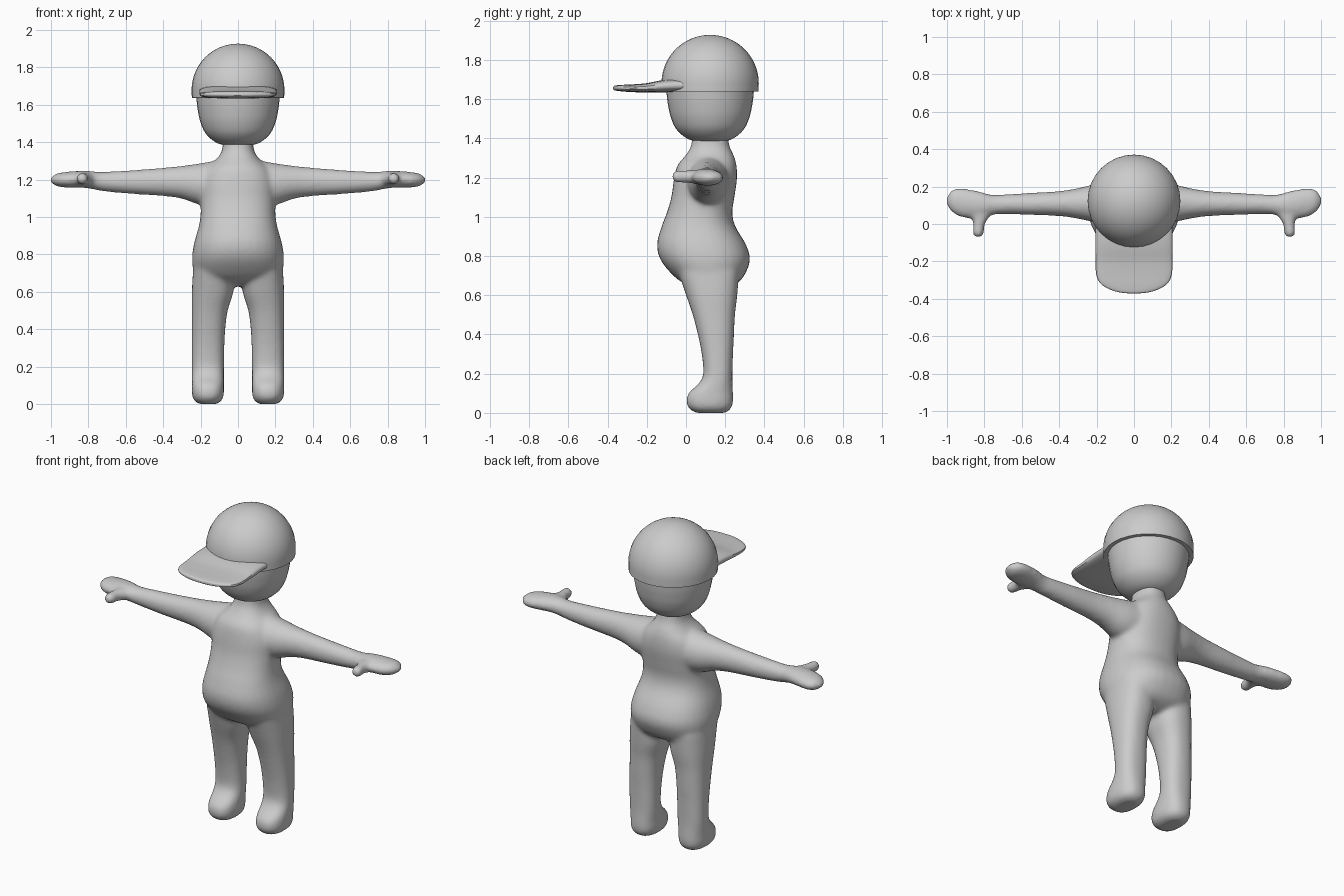
import bpy, bmesh
from math import cos, sin, pi, copysign

N = 32  # points per cross-section


def smooth_rings(rings, steps=4):
    """Catmull-Rom interpolation between the given cross-sections."""
    out = []
    last = len(rings) - 1
    for i in range(last):
        p = [rings[max(0, min(last, i + k))] for k in (-1, 0, 1, 2)]
        for s in range(steps):
            t = s / steps
            out.append([0.5 * (2 * b + (c - a) * t + (2*a - 5*b + 4*c - d) * t**2
                               + (3*b - a - 3*c + d) * t**3)
                        for a, b, c, d in zip(*p)])
    out.append(rings[-1])
    return out


def loft(bm, rings, axis='z', power=2.0, flip=1, steps=4):
    """Closed tube; ring = (position, a_min, a_max, b_min, b_max)."""
    def spow(v):
        return copysign(abs(v) ** (2 / power), v)
    prev = first = None
    for pos, a0, a1, b0, b1 in smooth_rings(rings, steps):
        row = []
        for k in range(N):
            ang = 2 * pi * k / N
            a = (a0 + a1) / 2 + (a1 - a0) / 2 * spow(cos(ang))
            b = (b0 + b1) / 2 + (b1 - b0) / 2 * spow(sin(ang))
            x, y, z = {'z': (a, b, pos), 'x': (pos, a, b), 'y': (a, pos, b)}[axis]
            row.append(bm.verts.new((x * flip, y, z)))
        if prev:
            for k in range(N):
                j = (k + 1) % N
                bm.faces.new((prev[k], prev[j], row[j], row[k]))
        else:
            first = row
        prev = row
    bm.faces.new(first)
    bm.faces.new(prev)


def finish(bm, name):
    bmesh.ops.recalc_face_normals(bm, faces=bm.faces)
    mesh = bpy.data.meshes.new(name)
    bm.to_mesh(mesh)
    bm.free()
    ob = bpy.data.objects.new(name, mesh)
    bpy.context.collection.objects.link(ob)
    bpy.ops.object.select_all(action='DESELECT')
    bpy.context.view_layer.objects.active = ob
    ob.select_set(True)
    bpy.ops.object.shade_smooth_by_angle(angle=0.7)
    return ob


# Body: torso, legs, arms and thumbs fused into one soft skin
torso = [(.63, -.15, .15, .06, .20), (.66, -.20, .20, -.01, .26),
         (.70, -.235, .235, -.065, .297), (.78, -.246, .246, -.13, .327),
         (.86, -.235, .235, -.148, .305), (.95, -.21, .21, -.125, .252),
         (1.02, -.20, .20, -.098, .236), (1.10, -.20, .20, -.075, .247),
         (1.19, -.20, .20, -.062, .26), (1.26, -.17, .17, -.045, .258),
         (1.31, -.115, .115, -.005, .245), (1.36, -.085, .085, .025, .222),
         (1.44, -.08, .08, .035, .21)]
leg = [(.0, .115, .205, .05, .20), (.018, .088, .234, .02, .227),
       (.05, .076, .246, .002, .24), (.10, .075, .247, .012, .24),
       (.15, .075, .247, .065, .237), (.20, .075, .247, .088, .237),
       (.30, .073, .247, .08, .24), (.40, .068, .247, .06, .245),
       (.50, .055, .247, .034, .25), (.60, .025, .247, 0, .262),
       (.72, .02, .24, -.04, .27)]
arm = [(.08, .0, .23, 1.06, 1.31), (.20, .008, .215, 1.065, 1.288),
       (.30, .028, .192, 1.098, 1.274), (.40, .042, .176, 1.112, 1.264),
       (.55, .048, .167, 1.122, 1.252), (.70, .053, .158, 1.135, 1.243),
       (.76, .048, .156, 1.145, 1.243), (.81, .035, .17, 1.155, 1.248),
       (.87, .03, .184, 1.157, 1.246), (.93, .037, .192, 1.158, 1.24),
       (.97, .06, .185, 1.165, 1.233), (.99, .08, .165, 1.177, 1.22),
       (1.004, .105, .14, 1.19, 1.208)]
thumb = [(-.072, .82, .845, 1.193, 1.217), (-.062, .806, .86, 1.18, 1.23),
         (-.04, .801, .864, 1.173, 1.237), (-.01, .80, .86, 1.173, 1.237),
         (.02, .785, .862, 1.17, 1.238), (.05, .765, .88, 1.168, 1.238),
         (.09, .77, .88, 1.17, 1.235)]
bm = bmesh.new()
loft(bm, torso, power=2.3)
for side in (1, -1):
    loft(bm, leg, power=2.4, flip=side)
    loft(bm, arm, 'x', flip=side)
    loft(bm, thumb, 'y', flip=side)
body = finish(bm, "body")
remesh = body.modifiers.new("fuse", 'REMESH')
remesh.mode = 'VOXEL'
remesh.voxel_size = 0.011
remesh.use_smooth_shade = True
relax = body.modifiers.new("relax", 'SMOOTH')
relax.factor = 0.5
relax.iterations = 14


def lathe(name, profile, steps=4):
    """Round part about the head axis; profile = (radius, z)."""
    part = bmesh.new()
    loft(part, [(z, -r, r, .123 - r, .123 + r) for r, z in profile], steps=steps)
    return finish(part, name)


# Head: egg-shaped chin, upper half hidden in the cap
lathe("head", [(.04, 1.383), (.09, 1.388), (.135, 1.41), (.175, 1.45), (.20, 1.505),
               (.213, 1.56), (.221, 1.62), (.222, 1.70), (.17, 1.80)])

# Cap crown: short straight rim and a dome
dome = [(.248 * cos(a * pi / 40), 1.68 + .247 * sin(a * pi / 40)) for a in range(20)]
lathe("cap_crown", [(.215, 1.639), (.247, 1.638)] + dome + [(.003, 1.927)], steps=1)

# Cap visor: flat peak with a rounded front, rising towards the crown
visor = [(-.371, -.03, .03, 1.65, 1.662), (-.364, -.085, .085, 1.645, 1.668),
         (-.345, -.14, .14, 1.641, 1.671), (-.315, -.182, .182, 1.638, 1.673),
         (-.27, -.202, .202, 1.635, 1.675), (-.20, -.206, .206, 1.634, 1.681),
         (-.13, -.207, .207, 1.634, 1.695), (-.07, -.207, .207, 1.635, 1.702),
         (.03, -.207, .207, 1.638, 1.705)]
bm = bmesh.new()
loft(bm, visor, 'y', power=3.0)
finish(bm, "cap_visor")
